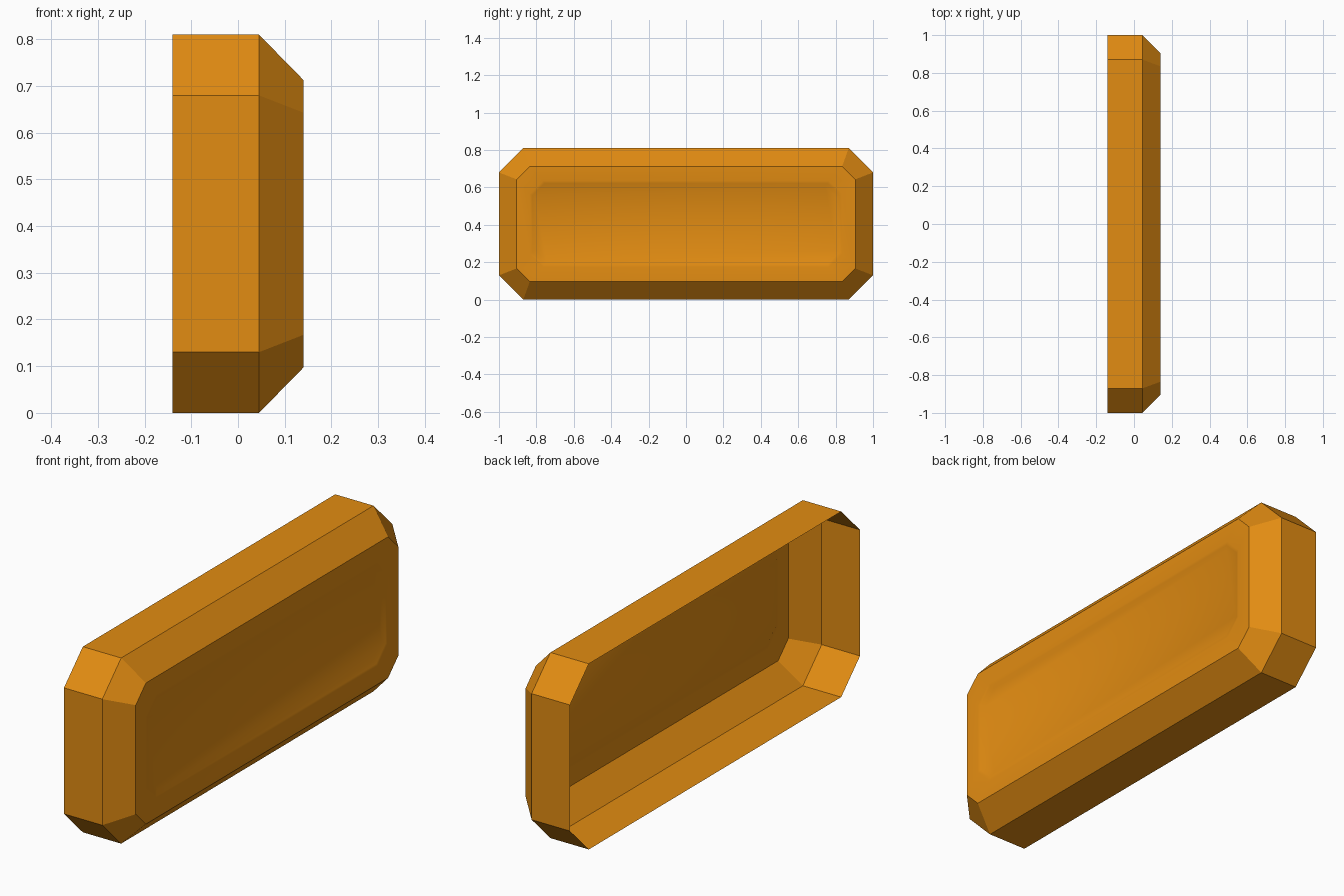
import bpy, bmesh, math

old = bpy.data.objects.get("Cube")
if old:
    bpy.data.objects.remove(old, do_unlink=True)

# Material
orange = bpy.data.materials.new("amber_orange")
orange.use_nodes = True
colour = (0.76, 0.262, 0.006, 1)
orange.diffuse_color = colour
orange.node_tree.nodes["Principled BSDF"].inputs["Base Color"].default_value = colour

MID_Z = 0.405


def octagon(bm, x, hy, hz, cut):
    """Ring of verts: a rectangle with chamfered corners, facing +x."""
    quarter = [(hy, hz - cut), (hy - cut, hz)]
    pts = (quarter + [(-y, z) for y, z in reversed(quarter)]
           + [(-y, -z) for y, z in quarter]
           + [(y, -z) for y, z in reversed(quarter)])
    return [bm.verts.new((x, y, MID_Z + z)) for y, z in pts]


# Open-backed housing: x, half width, half height, corner cut of each ring
rings = [
    (-0.14, 1.0, 0.405, 0.13),     # open back rim
    (0.045, 1.0, 0.405, 0.13),     # end of straight sides
    (0.14, 0.905, 0.308, 0.07),    # front rim
    (0.14, 0.835, 0.23, 0.07),     # lip of the recess
    (0.137, 0.822, 0.217, 0.065),  # rounded shoulder
    (0.129, 0.805, 0.20, 0.06),    # recess floor
]
bm = bmesh.new()
loops = [octagon(bm, *r) for r in rings]
for a, b in zip(loops, loops[1:]):
    for i in range(8):
        j = (i + 1) % 8
        bm.faces.new((a[i], a[j], b[j], b[i]))
bm.faces.new(loops[-1])
bm.normal_update()

mesh = bpy.data.meshes.new("housing_shell")
bm.to_mesh(mesh)
bm.free()
mesh.materials.append(orange)
shell = bpy.data.objects.new("housing_shell", mesh)
bpy.context.collection.objects.link(shell)

# Soft recess shoulder, crisp outer bevels
bpy.context.view_layer.objects.active = shell
shell.select_set(True)
bpy.ops.object.shade_smooth_by_angle(angle=math.radians(24))
